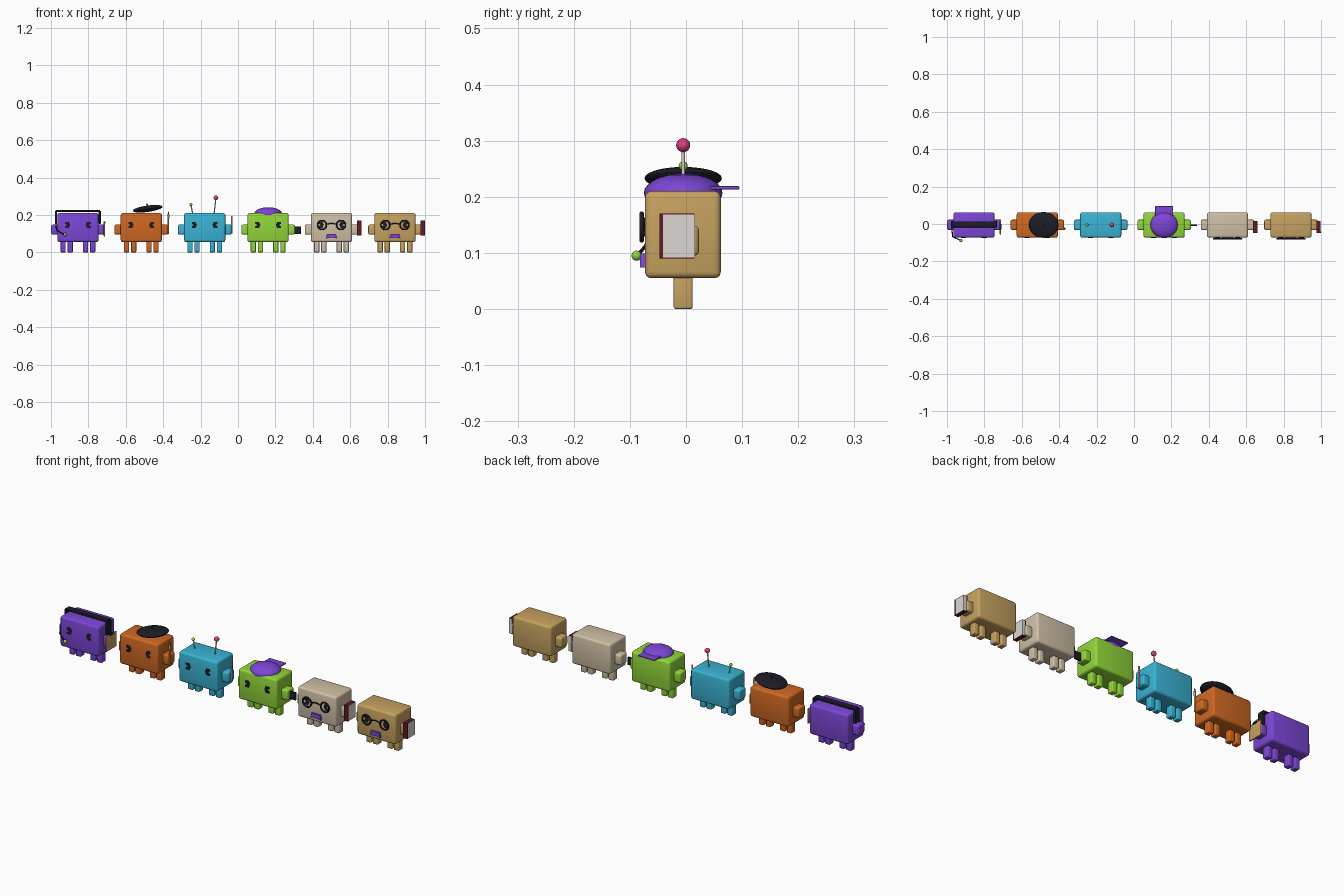
import bpy, bmesh, math
from mathutils import Vector, Matrix

cube = bpy.data.objects.get("Cube")
if cube:
    bpy.data.objects.remove(cube, do_unlink=True)


def material(name, rgb):
    """Flat material from display colour, stored as linear values."""
    lin = [(c / 255 / 12.92) if c < 11 else ((c / 255 + 0.055) / 1.055) ** 2.4 for c in rgb]
    m = bpy.data.materials.new(name)
    m.use_nodes = True
    m.diffuse_color = (*lin, 1)
    m.node_tree.nodes["Principled BSDF"].inputs["Base Color"].default_value = (*lin, 1)
    return m


PURPLE = material("purple", (124, 70, 214))
ORANGE = material("orange", (208, 104, 34))
CYAN = material("cyan", (58, 180, 212))
GREEN = material("green", (146, 214, 58))
BEIGE = material("beige", (208, 192, 166))
TAN = material("tan", (198, 162, 96))
BLACK = material("near black", (28, 29, 38))
RED = material("dark red", (98, 24, 42))
GREY = material("light grey", (220, 216, 210))
PINK = material("pink", (218, 62, 124))

Y = -0.005           # centre line of every figure
FRONT = -0.073       # plane of the faces


def finish(name, bm, mat, smooth=True):
    bmesh.ops.recalc_face_normals(bm, faces=bm.faces)
    mesh = bpy.data.meshes.new(name)
    bm.to_mesh(mesh)
    bm.free()
    mesh.materials.append(mat)
    ob = bpy.data.objects.new(name, mesh)
    bpy.context.collection.objects.link(ob)
    if smooth:
        bpy.ops.object.select_all(action='DESELECT')
        ob.select_set(True)
        bpy.context.view_layer.objects.active = ob
        bpy.ops.object.shade_smooth_by_angle(angle=math.radians(35))
    return ob


def box(name, lo, hi, mat, bevel=0.0):
    lo, hi = Vector(lo), Vector(hi)
    bm = bmesh.new()
    bmesh.ops.create_cube(bm, size=1, matrix=Matrix.Translation((lo + hi) / 2) @ Matrix.Diagonal((*(hi - lo), 1)))
    if bevel:
        bmesh.ops.bevel(bm, geom=bm.edges[:], offset=bevel, segments=3, profile=0.5, affect='EDGES')
    return finish(name, bm, mat)


def rod(name, a, b, r, mat, r2=None):
    a, b = Vector(a), Vector(b)
    turn = (b - a).to_track_quat('Z', 'Y').to_matrix().to_4x4()
    bm = bmesh.new()
    bmesh.ops.create_cone(bm, cap_ends=True, segments=12, radius1=r, radius2=r if r2 is None else r2,
                          depth=(b - a).length, matrix=Matrix.Translation((a + b) / 2) @ turn)
    return finish(name, bm, mat)


def ball(name, centre, radii, mat, tilt=0.0):
    bm = bmesh.new()
    bmesh.ops.create_uvsphere(bm, u_segments=32, v_segments=16, radius=1,
                              matrix=Matrix.Translation(centre) @ Matrix.Rotation(tilt, 4, 'Y')
                              @ Matrix.Diagonal((*radii, 1)))
    return finish(name, bm, mat)


def plate(name, outline, y0, y1, mat):
    """Flat x-z outline with thickness along y."""
    bm = bmesh.new()
    face = bm.faces.new([bm.verts.new((x, y0, z)) for x, z in outline])
    out = bmesh.ops.extrude_face_region(bm, geom=[face])
    moved = [v for v in out["geom"] if isinstance(v, bmesh.types.BMVert)]
    bmesh.ops.translate(bm, verts=moved, vec=(0, y1 - y0, 0))
    return finish(name, bm, mat, False)


def tube(name, points, r, mat, cyclic=False):
    """Round tube along a path."""
    cu = bpy.data.curves.new(name, 'CURVE')
    cu.dimensions = '3D'
    cu.bevel_depth = r
    cu.bevel_resolution = 3
    cu.use_fill_caps = True
    sp = cu.splines.new('POLY')
    sp.points.add(len(points) - 1)
    for p, co in zip(sp.points, points):
        p.co = (*co, 1)
    sp.use_cyclic_u = cyclic
    cu.materials.append(mat)
    ob = bpy.data.objects.new(name, cu)
    bpy.context.collection.objects.link(ob)
    return ob


def figure(label, cx, mat):
    """Box body with four legs, two arms and chevron eyes."""
    box(label + "_body", (cx - 0.11, FRONT, 0.055), (cx + 0.11, 0.062, 0.21), mat, 0.011)
    for i, off in enumerate((-0.079, -0.041, 0.041, 0.079)):
        box(f"{label}_leg_{i + 1}", (cx + off - 0.014, Y - 0.017, 0), (cx + off + 0.014, Y + 0.017, 0.065), mat, 0.004)
    for side, s in (("right", -1), ("left", 1)):
        xs = sorted((cx + s * 0.1, cx + s * 0.143))
        box(f"{label}_{side}_arm", (xs[0], -0.032, 0.095), (xs[1], 0.023, 0.148), mat, 0.008)
        ex = cx + s * 0.055
        tip, back = ex - s * 0.014, ex + s * 0.014
        outline = [(back, 0.163), (tip + s * 0.008, 0.163), (tip, 0.147), (tip + s * 0.008, 0.129),
                   (back, 0.129), (back, 0.139), (ex + s * 0.003, 0.146), (back, 0.153)]
        plate(f"{label}_{side}_eye", outline, FRONT - 0.002, FRONT + 0.003, BLACK)


def scholar_kit(label, cx):
    """Round glasses, bow tie and a held book."""
    gy = FRONT - 0.006
    for side, s in (("right", -1), ("left", 1)):
        ring = [(cx + s * 0.051 + 0.024 * math.cos(t * math.tau / 32), gy,
                 0.146 + 0.024 * math.sin(t * math.tau / 32)) for t in range(32)]
        tube(f"{label}_{side}_glasses_rim", ring, 0.004, BLACK, True)
    tube(label + "_glasses_bridge", [(cx - 0.028, gy, 0.15), (cx, gy, 0.156), (cx + 0.028, gy, 0.15)], 0.003, BLACK)
    tie = [(cx - 0.03, 0.074), (cx - 0.008, 0.078), (cx + 0.008, 0.078), (cx + 0.03, 0.074),
           (cx + 0.024, 0.099), (cx - 0.024, 0.099)]
    plate(label + "_bow_tie", tie, FRONT - 0.009, FRONT, PURPLE)
    # book with red cover on the spine, inner side, top and bottom
    x0, x1 = cx + 0.137, cx + 0.16
    box(label + "_book_spine", (x0, -0.047, 0.09), (x1, -0.041, 0.17), RED)
    box(label + "_book_inner_cover", (x0, -0.041, 0.09), (x0 + 0.005, 0.015, 0.17), RED)
    for part, z in (("bottom", 0.09), ("top", 0.168)):
        box(f"{label}_book_{part}_edge", (x0 + 0.005, -0.041, z), (x1 - 0.001, 0.015, z + 0.002), RED)
    box(label + "_book_pages", (x0 + 0.005, -0.041, 0.092), (x1 - 0.001, 0.016, 0.168), GREY)


STEP = 0.339
X = [-0.856 + STEP * i for i in range(6)]
names = ("purple_figure", "orange_figure", "cyan_figure", "green_figure", "beige_figure", "tan_figure")
for label, cx, mat in zip(names, X, (PURPLE, ORANGE, CYAN, GREEN, BEIGE, TAN)):
    figure(label, cx, mat)

# Headset with microphone, and a clipboard
x = X[0]
box("headset_band", (x - 0.119, -0.018, 0.216), (x + 0.119, 0.014, 0.226), BLACK, 0.003)
for side, s in (("right", -1), ("left", 1)):
    xs = sorted((x + s * 0.111, x + s * 0.123))
    box(f"headset_{side}_cup", (xs[0], -0.02, 0.152), (xs[1], 0.016, 0.222), BLACK, 0.003)
mic = (x - 0.069, -0.088, 0.095)
tube("microphone_boom", [(x - 0.117, -0.01, 0.155), (x - 0.115, -0.068, 0.118), (x - 0.09, -0.079, 0.104), mic], 0.003, BLACK)
ball("microphone_tip", mic, (0.009,) * 3, GREEN)
box("clipboard_board", (x + 0.138, -0.055, 0.085), (x + 0.145, 0.025, 0.163), TAN, 0.002)
box("clipboard_clip", (x + 0.136, -0.03, 0.157), (x + 0.148, 0, 0.166), BLACK, 0.002)

# Tilted beret and a paintbrush
x = X[1]
ball("beret_crown", (x + 0.034, Y, 0.233), (0.08, 0.069, 0.017), BLACK, -0.14)
rod("beret_stem", (x + 0.032, Y, 0.245), (x + 0.03, Y, 0.26), 0.004, BLACK)
bx = x + 0.145
rod("brush_handle", (bx, -0.025, 0.098), (bx, -0.025, 0.18), 0.004, TAN)
rod("brush_ferrule", (bx, -0.025, 0.18), (bx, -0.025, 0.197), 0.005, GREY)
rod("brush_bristles", (bx, -0.025, 0.197), (bx, -0.025, 0.218), 0.006, ORANGE, 0.001)

# Two antennas and a screwdriver
x = X[2]
for side, foot, tip, z, r, mat in (("right", -0.064, -0.074, 0.255, 0.008, GREEN),
                                   ("left", 0.05, 0.06, 0.292, 0.0125, PINK)):
    rod(f"{side}_antenna_stem", (x + foot, Y, 0.205), (x + tip, Y, z), 0.003, GREY)
    ball(f"{side}_antenna_tip", (x + tip, Y, z), (r, r, r), mat)
rod("screwdriver_shaft", (x + 0.145, Y, 0.1), (x + 0.145, Y, 0.195), 0.004, GREY)

# Backwards cap and a hand-held phone
x = X[3]
ball("cap_dome", (x, Y, 0.207), (0.074, 0.07, 0.034), PURPLE)
box("cap_brim", (x - 0.048, 0.03, 0.213), (x + 0.048, 0.095, 0.219), PURPLE, 0.002)
box("phone", (x + 0.141, -0.012, 0.098), (x + 0.176, -0.002, 0.138), BLACK, 0.002)

# Two scholars
for label, cx in zip(names[4:], X[4:]):
    scholar_kit(label, cx)
